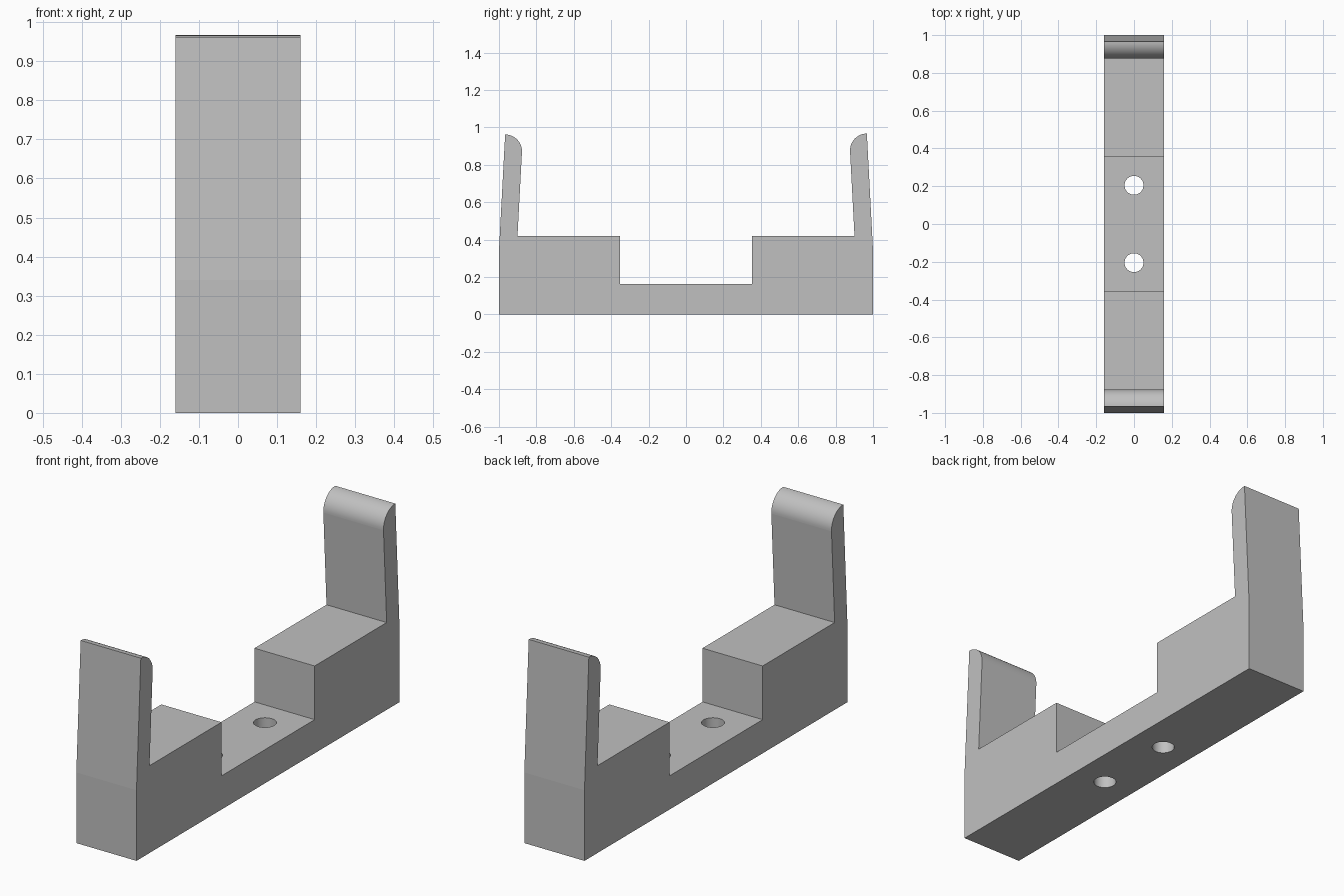
import bpy, bmesh
from math import sin, cos, radians

if "Cube" in bpy.data.objects:
    bpy.data.objects.remove(bpy.data.objects["Cube"])

HALF_WIDTH = 0.16
LEAN = radians(3)

grey = bpy.data.materials.new("plain_grey")
grey.use_nodes = True
colour = (0.53, 0.53, 0.53, 1)
grey.diffuse_color = colour
grey.node_tree.nodes["Principled BSDF"].inputs["Base Color"].default_value = colour


def half_profile(side, tip_z):
    """Y-Z outline of one half, from the bottom corner to the channel floor."""
    radius = 0.09
    outline = [(1.0, 0.0), (1.0, 0.34)]
    # quarter-round tip of the leaning arm
    centre_y, centre_z = 0.967, tip_z - radius
    for i in range(17):
        a = LEAN + radians(90) * i / 16
        outline.append((centre_y - radius * sin(a), centre_z + radius * cos(a)))
    outline[2] = (centre_y, tip_z)
    # inner arm foot, shoulder and channel
    outline += [(0.901, 0.42), (0.354, 0.42), (0.354, 0.162)]
    return [(side * y, z) for y, z in outline]


# Bracket body: closed profile extruded across the width
outline = half_profile(1, 0.967) + half_profile(-1, 0.962)[::-1]
bm = bmesh.new()
face = bm.faces.new([bm.verts.new((-HALF_WIDTH, y, z)) for y, z in outline])
extruded = bmesh.ops.extrude_face_region(bm, geom=[face])
moved = [v for v in extruded["geom"] if isinstance(v, bmesh.types.BMVert)]
bmesh.ops.translate(bm, verts=moved, vec=(2 * HALF_WIDTH, 0, 0))
bmesh.ops.recalc_face_normals(bm, faces=bm.faces)
for f in bm.faces:
    f.smooth = f.calc_area() < 0.01   # only the rounded tips
mesh = bpy.data.meshes.new("bracket")
bm.to_mesh(mesh)
bm.free()
mesh.materials.append(grey)
bracket = bpy.data.objects.new("bracket", mesh)
bpy.context.collection.objects.link(bracket)

# Two screw holes through the channel floor
for y in (-0.205, 0.205):
    bpy.ops.mesh.primitive_cylinder_add(vertices=48, radius=0.05, depth=0.6, location=(0, y, 0.08))
    cutter = bpy.context.object
    cutter.name = "hole_cutter"
    cutter.hide_render = True
    cutter.data.materials.append(grey)
    for p in cutter.data.polygons:
        p.use_smooth = True
    cut = bracket.modifiers.new("screw_hole", "BOOLEAN")
    cut.operation = "DIFFERENCE"
    cut.solver = "EXACT"
    cut.object = cutter
    bpy.context.view_layer.objects.active = bracket
    bpy.ops.object.modifier_apply(modifier=cut.name)
    bpy.data.objects.remove(cutter)
